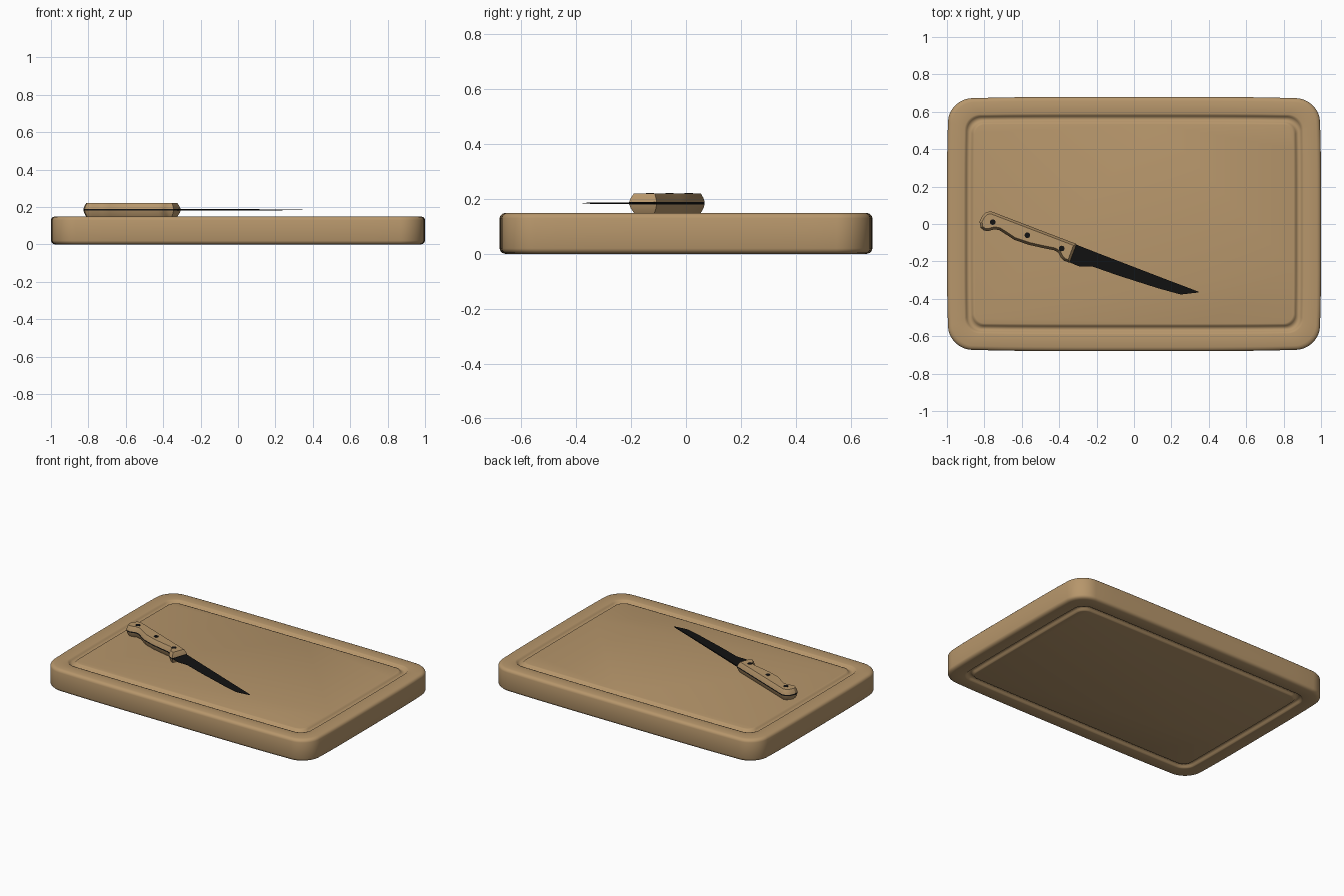
import bpy, bmesh, math
from mathutils import Vector

if "Cube" in bpy.data.objects:
    bpy.data.objects.remove(bpy.data.objects["Cube"])


def material(name, rgb):
    m = bpy.data.materials.new(name)
    m.diffuse_color = (*rgb, 1)
    m.use_nodes = True
    m.node_tree.nodes["Principled BSDF"].inputs["Base Color"].default_value = m.diffuse_color
    return m


wood = material("light wood", (0.47, 0.305, 0.147))
black = material("black steel", (0.006, 0.006, 0.006))


def add_loft(name, rings, mat, smooth=30):
    """Skin a stack of equally sized point loops and cap both ends."""
    bm = bmesh.new()
    loops = [[bm.verts.new(p) for p in ring] for ring in rings]
    n = len(loops[0])
    for a, b in zip(loops, loops[1:]):
        for i in range(n):
            j = (i + 1) % n
            bm.faces.new((a[i], a[j], b[j], b[i]))
    bm.faces.new(loops[0][::-1])
    bm.faces.new(loops[-1])
    bmesh.ops.recalc_face_normals(bm, faces=bm.faces)
    me = bpy.data.meshes.new(name)
    bm.to_mesh(me)
    bm.free()
    me.materials.append(mat)
    ob = bpy.data.objects.new(name, me)
    bpy.context.collection.objects.link(ob)
    bpy.ops.object.select_all(action='DESELECT')
    ob.select_set(True)
    bpy.context.view_layer.objects.active = ob
    bpy.ops.object.shade_smooth_by_angle(angle=math.radians(smooth))
    return ob


# --- Board: rounded, slightly bowed rectangle lofted along its edge profile
def board_loop(inset, z):
    w, h = 1 - inset, 0.68 - inset
    r = 0.12 - 0.45 * inset
    bow = 0.018 * (1 - 5 * inset)
    corners = []
    for k, (sx, sy) in enumerate(((1, 1), (-1, 1), (-1, -1), (1, -1))):
        arc = [math.radians(90 * k + 90 * i / 10) for i in range(11)]
        corners.append([(sx * (w - r) + r * math.cos(a),
                         sy * (h - r) + r * math.sin(a)) for a in arc])
    pts = []
    for k in range(4):
        pts += corners[k]
        a, b = Vector(corners[k][-1]), Vector(corners[(k + 1) % 4][0])
        pts += [tuple(a.lerp(b, i / 12)) for i in range(1, 12)]
    return [(x * (1 - bow * 0.7 * (y / h) ** 4),
             y * (1 - bow * (x / w) ** 4), z) for x, y in pts]


# edge roll-over, then juice groove, towards the middle
half = [(0, 0.13), (0.003, 0.139), (0.01, 0.146), (0.022, 0.15),
        (0.09, 0.15), (0.097, 0.148), (0.103, 0.14), (0.11, 0.134),
        (0.118, 0.132), (0.126, 0.134), (0.133, 0.14), (0.139, 0.148),
        (0.146, 0.15)]
profile = [(d, 0.15 - z) for d, z in reversed(half)] + half
add_loft("cutting_board", [board_loop(d, z) for d, z in profile], wood, 40)

# --- Knife handle: two chamfered wooden scales around a black tang
handle = [(-.307, -.107), (-.54, -.018), (-.765, .068), (-.79, .063),
          (-.812, .043), (-.826, .012), (-.82, -.02), (-.803, -.035),
          (-.78, -.038), (-.745, -.028), (-.72, -.033), (-.69, -.052),
          (-.64, -.085), (-.56, -.112), (-.48, -.13), (-.425, -.141),
          (-.405, -.153), (-.392, -.178), (-.375, -.196), (-.345, -.207)]


def offset_loop(pts, d, z):
    """Move a counter-clockwise outline inwards by d."""
    out = []
    for i, p in enumerate(pts):
        p, a, b = Vector(p), Vector(pts[i - 1]), Vector(pts[(i + 1) % len(pts)])
        e1, e2 = (p - a).normalized(), (b - p).normalized()
        n1, n2 = Vector((-e1.y, e1.x)), Vector((-e2.y, e2.x))
        q = p + (n1 + n2) * d / max(0.4, 1 + n1.dot(n2))
        out.append((q.x, q.y, z))
    return out


MID = 0.185
for name, s in (("handle_scale_top", 1), ("handle_scale_bottom", -1)):
    add_loft(name, [offset_loop(handle, d, MID + s * h) for d, h in
                    ((0, 0.004), (0.004, 0.018), (0.013, 0.035))], wood)
add_loft("tang", [offset_loop(handle, 0.0, MID + h) for h in (-0.004, 0.004)], black)

# --- Blade: spine and cutting edge, thinning towards the edge
spine = [(-.315, -.108), (-.2, -.153), (-.07, -.203), (.06, -.253),
         (.19, -.303), (.28, -.337), (.345, -.362)]
edge = [(-.345, -.205), (-.29, -.228), (-.22, -.228), (-.08, -.277),
        (.1, -.341), (.22, -.374), (.345, -.366)]
sections = []
for i, (s, e) in enumerate(zip(spine, edge)):
    t = 0.004 * (1 - 0.5 * i / 6)
    if i in (4, 5):
        e = ((e[0] + .03), e[1] - .003)
    sections.append([(*s, MID + t), (*e, MID + 0.0008),
                     (*e, MID - 0.0008), (*s, MID - t)])
add_loft("blade", sections, black)

# --- Rivets through the handle
for i, (x, y) in enumerate(((-.755, .01), (-.57, -.06), (-.387, -.131))):
    ring = [(x + .015 * math.cos(a), y + .015 * math.sin(a))
            for a in (math.tau * k / 20 for k in range(20))]
    add_loft(f"rivet_{i + 1}", [[(*p, z) for p in ring]
                               for z in (0.1495, 0.2215)], black)
